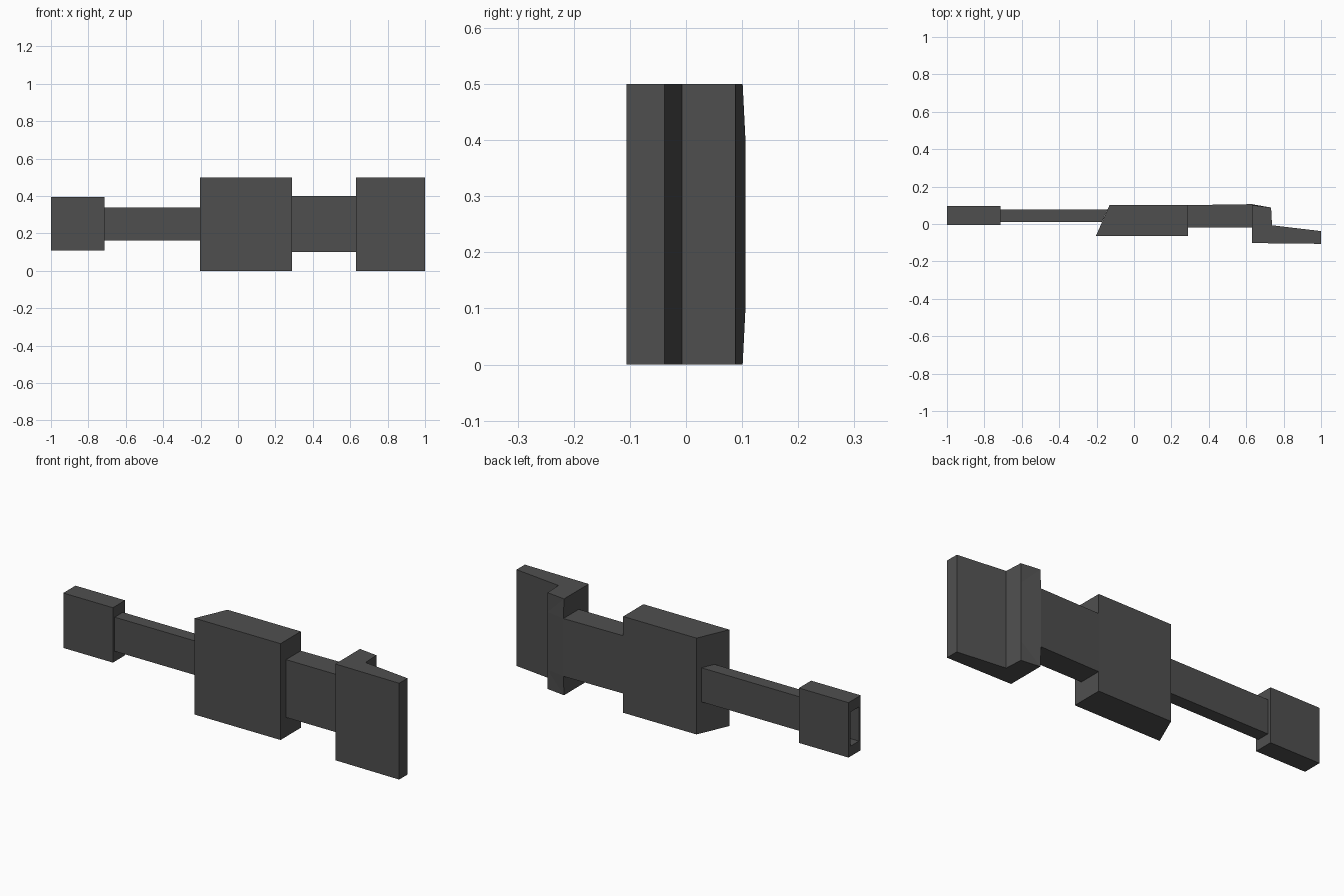
import bpy, bmesh

if "Cube" in bpy.data.objects:
    bpy.data.objects.remove(bpy.data.objects["Cube"])

metal = bpy.data.materials.new("dark_grey")
metal.diffuse_color = (0.078, 0.078, 0.078, 1)
metal.use_nodes = True
metal.node_tree.nodes["Principled BSDF"].inputs["Base Color"].default_value = metal.diffuse_color


def prism(name, outline, z0, z1, edit=None):
    """Extrude a plan outline (x, y) from z0 up to z1."""
    bm = bmesh.new()
    base = bm.faces.new([bm.verts.new((x, y, z0)) for x, y in outline])
    ext = bmesh.ops.extrude_face_region(bm, geom=[base], use_keep_orig=True)
    for v in ext["geom"]:
        if isinstance(v, bmesh.types.BMVert):
            v.co.z = z1
    bmesh.ops.recalc_face_normals(bm, faces=bm.faces[:])
    if edit:
        edit(bm)
    bmesh.ops.recalc_face_normals(bm, faces=bm.faces[:])
    mesh = bpy.data.meshes.new(name)
    bm.to_mesh(mesh)
    bm.free()
    mesh.materials.append(metal)
    obj = bpy.data.objects.new(name, mesh)
    bpy.context.collection.objects.link(obj)
    return obj


def rect(x0, x1, y0, y1):
    return [(x0, y0), (x1, y0), (x1, y1), (x0, y1)]


BORE_Y, BORE_Z = (0.01, 0.077), (0.163, 0.34)


def cut_bore(bm):
    # rectangular opening in the -x end
    bm.normal_update()
    end = min(bm.faces, key=lambda f: f.calc_center_median().x)
    mid = end.calc_center_median()
    bmesh.ops.inset_individual(bm, faces=[end], thickness=0.01)
    for v in end.verts:
        v.co.y = BORE_Y[v.co.y > mid.y]
        v.co.z = BORE_Z[v.co.z > mid.z]
    ext = bmesh.ops.extrude_discrete_faces(bm, faces=[end])
    for v in ext["faces"][0].verts:
        v.co.x += 0.2


def bulge_back_edge(bm):
    # the rear edge swells slightly where the neck meets it
    for z in (0.1, 0.4):
        bmesh.ops.bisect_plane(bm, geom=bm.verts[:] + bm.edges[:] + bm.faces[:],
                               plane_co=(0, 0, z), plane_no=(0, 0, 1))
    for v in bm.verts:
        if v.co.x < 0.64 and v.co.y > 0.09 and 0.05 < v.co.z < 0.45:
            v.co.y = 0.106
    bmesh.ops.triangulate(bm, faces=[f for f in bm.faces if len(f.verts) == 4
                                     and f.calc_center_median().y > 0.09])


# muzzle block, barrel with slanted end, main body
prism("muzzle", rect(-1.0, -0.715, -0.005, 0.095), 0.11, 0.395, cut_bore)
prism("barrel", [(-0.715, 0.01), (-0.172, 0.01), (-0.142, 0.077), (-0.715, 0.077)], *BORE_Z)
prism("body", [(-0.204, -0.065), (0.29, -0.065), (0.29, 0.101), (-0.131, 0.101)], 0.0, 0.5)

# neck and stepped end plate
prism("neck", [(0.29, -0.02), (0.63, -0.02), (0.63, 0.106), (0.29, 0.101)], 0.1, 0.4)
prism("end_plate", [(0.63, -0.102), (1.0, -0.106), (1.0, -0.038), (0.738, -0.007),
                    (0.733, 0.088), (0.63, 0.101)], 0.0, 0.5, bulge_back_edge)
